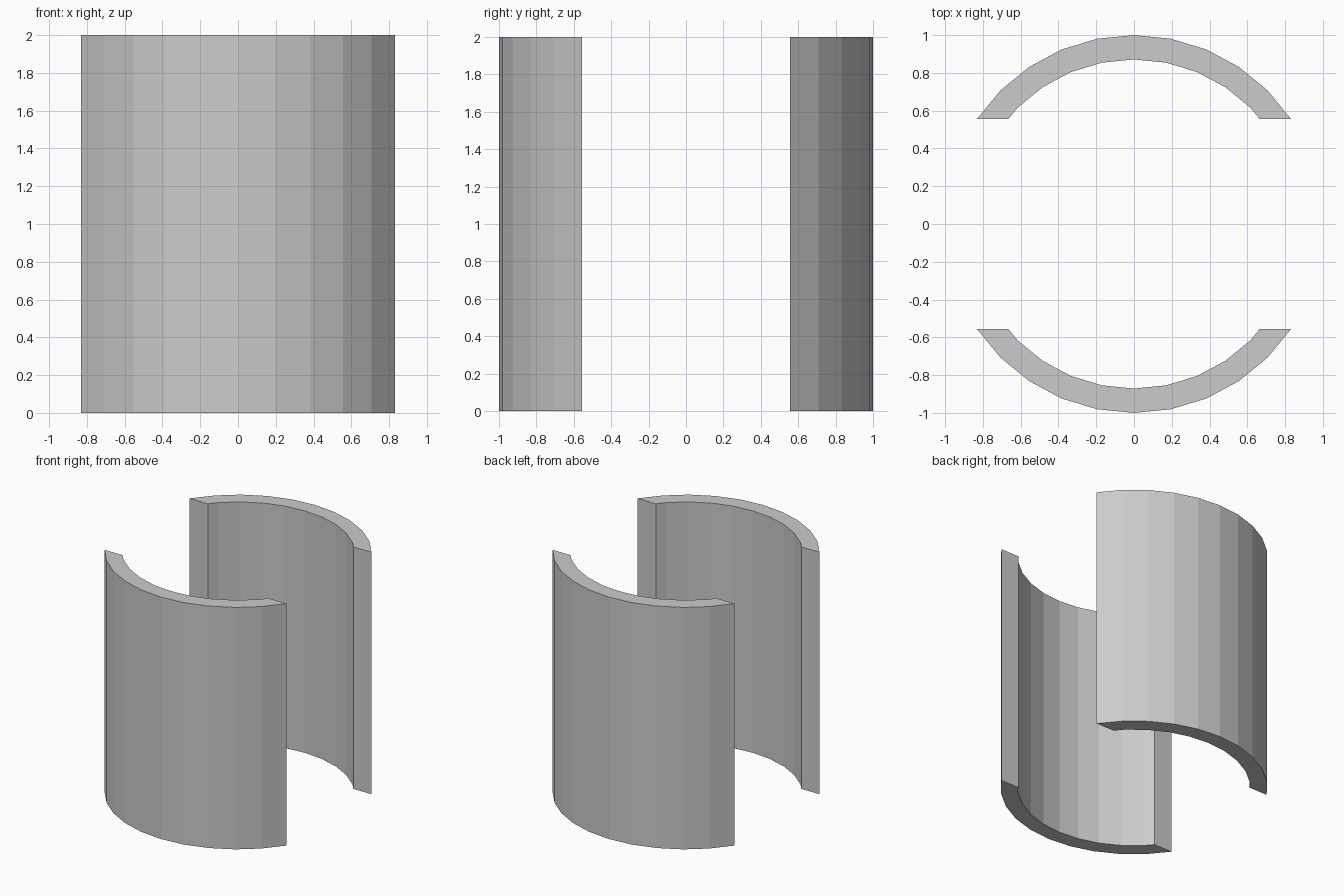
import bpy, bmesh
from math import sin, cos, radians

if "Cube" in bpy.data.objects:
    bpy.data.objects.remove(bpy.data.objects["Cube"])

R_OUT, R_IN, HEIGHT, STEP = 1.0, 0.871, 2.0, 11.25


def arc(radius, first, last):
    """Points of a 32-sided circle between two side numbers."""
    return [(radius * cos(radians(i * STEP)), radius * sin(radians(i * STEP)))
            for i in range(first, last + 1)]


def shell_profile():
    """Outer and inner outlines of one shell, both ending on a flat cut in y."""
    outer = arc(R_OUT, 3, 13)
    cut = outer[0][1]
    inner = arc(R_IN, 4, 12)
    (ax, ay), (bx, by) = arc(R_IN, 3, 4)
    x = ax + (bx - ax) * (cut - ay) / (by - ay)
    return outer, [(x, cut)] + inner + [(-x, cut)]


def make_shell(name, side):
    outer, inner = shell_profile()
    bm = bmesh.new()
    ring = lambda pts: [bm.verts.new((x, y * side, 0)) for x, y in pts]
    o, i = ring(outer), ring(inner)
    # Flat base strip, raised to full height
    base = [bm.faces.new((o[k], o[k + 1], i[k + 1], i[k])) for k in range(len(o) - 1)]
    top = bmesh.ops.extrude_face_region(bm, geom=base, use_keep_orig=True)["geom"]
    bmesh.ops.translate(bm, vec=(0, 0, HEIGHT),
                        verts=[v for v in top if isinstance(v, bmesh.types.BMVert)])
    bmesh.ops.recalc_face_normals(bm, faces=bm.faces)
    mesh = bpy.data.meshes.new(name)
    bm.to_mesh(mesh)
    bm.free()
    bpy.context.collection.objects.link(bpy.data.objects.new(name, mesh))


# Two facing curved walls
make_shell("back_curved_wall", 1)
make_shell("front_curved_wall", -1)
